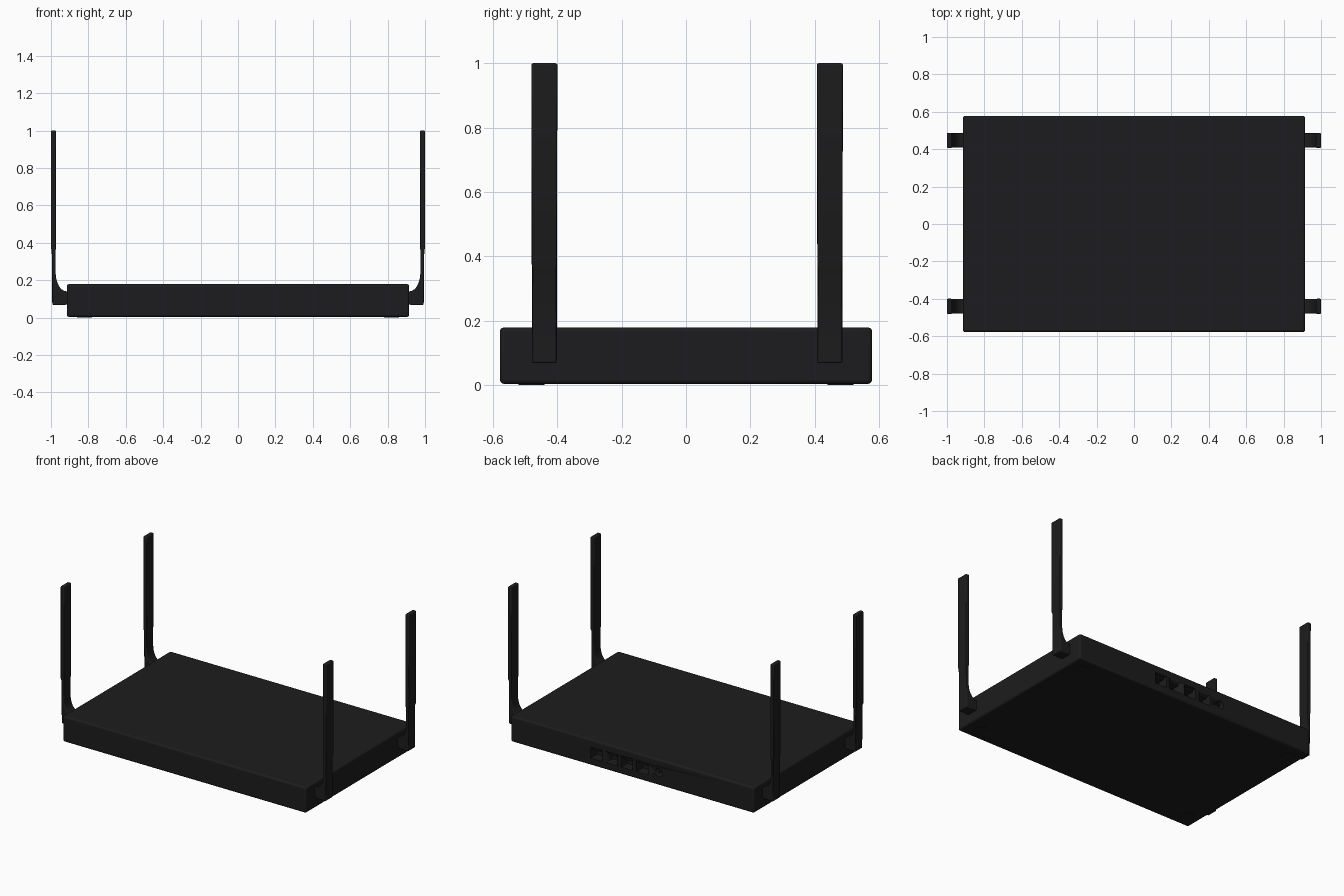
import bpy, bmesh, math

if "Cube" in bpy.data.objects:
    bpy.data.objects.remove(bpy.data.objects["Cube"])

black = bpy.data.materials.new("black_plastic")
black.diffuse_color = (0.012, 0.012, 0.013, 1)
black.use_nodes = True
black.node_tree.nodes["Principled BSDF"].inputs["Base Color"].default_value = black.diffuse_color


def finish(ob, bevel=0.0, segments=3):
    ob.data.materials.append(black)
    if bevel:
        m = ob.modifiers.new("round", 'BEVEL')
        m.width, m.segments, m.limit_method = bevel, segments, 'ANGLE'
        m.angle_limit = math.radians(35)
    bpy.ops.object.select_all(action='DESELECT')
    bpy.context.view_layer.objects.active = ob
    ob.select_set(True)
    bpy.ops.object.shade_smooth_by_angle(angle=math.radians(40))
    return ob


def box(name, centre, size, bevel=0.0):
    bpy.ops.mesh.primitive_cube_add(size=1, location=centre)
    ob = bpy.context.object
    ob.name = name
    ob.scale = size
    bpy.ops.object.transform_apply(location=False, scale=True)
    return finish(ob, bevel)


def cylinder(name, centre, radius, depth, rot=(0, 0, 0), verts=32):
    bpy.ops.mesh.primitive_cylinder_add(vertices=verts, radius=radius, depth=depth,
                                        location=centre, rotation=rot)
    ob = bpy.context.object
    ob.name = name
    return finish(ob)


def antenna(name, side, yc):
    # L-shaped side profile with a curved elbow, extruded along y
    pts = [(0.905, 0.075), (0.925, 0.068), (0.993, 0.068), (0.996, 0.36), (1.0, 0.37),
           (1.0, 1.0), (0.973, 1.0), (0.973, 0.37), (0.975, 0.36)]
    for i in range(9):
        a = math.radians(90 * i / 8)
        pts.append((0.915 + 0.06 * math.cos(a), 0.24 - 0.10 * math.sin(a)))
    pts.append((0.905, 0.14))
    bm = bmesh.new()
    face = bm.faces.new([bm.verts.new((side * x, yc - 0.0385, z)) for x, z in pts])
    ext = bmesh.ops.extrude_face_region(bm, geom=[face])
    for v in ext["geom"]:
        if isinstance(v, bmesh.types.BMVert):
            v.co.y += 0.077
    # the upper sleeve is slightly wider
    for v in bm.verts:
        if v.co.z > 0.365:
            v.co.y += 0.002 if v.co.y > yc else -0.002
    bmesh.ops.recalc_face_normals(bm, faces=bm.faces)
    me = bpy.data.meshes.new(name)
    bm.to_mesh(me)
    bm.free()
    ob = bpy.data.objects.new(name, me)
    bpy.context.collection.objects.link(ob)
    return finish(ob, 0.006)


# main case
case = box("case", (0, 0, 0.0915), (1.83, 1.156, 0.175), 0.012)

# sockets recessed into the back
cutters = [box(f"socket_cutter_{i}", (0.27 - 0.115 * i, 0.56, 0.09), (0.085, 0.10, 0.075))
           for i in range(4)]
cutters.append(cylinder("power_cutter", (-0.20, 0.56, 0.09), 0.028, 0.10, (math.pi / 2, 0, 0)))
for c in cutters:
    m = case.modifiers.new("cut", 'BOOLEAN')
    m.operation, m.object, m.solver = 'DIFFERENCE', c, 'EXACT'
    c.hide_render = True
    c.hide_set(True)

# contact tongues and power pin
for i in range(4):
    box(f"socket_tongue_{i}", (0.27 - 0.115 * i, 0.535, 0.112), (0.06, 0.06, 0.012))
cylinder("power_pin", (-0.20, 0.535, 0.09), 0.008, 0.06, (math.pi / 2, 0, 0), 16)

# antennas and feet at the four corners
for sx in (-1, 1):
    for yc in (-0.44, 0.447):
        antenna("antenna", sx, yc)
    for sy in (-1, 1):
        cylinder("foot", (sx * 0.82, sy * 0.48, 0.005), 0.04, 0.01)
